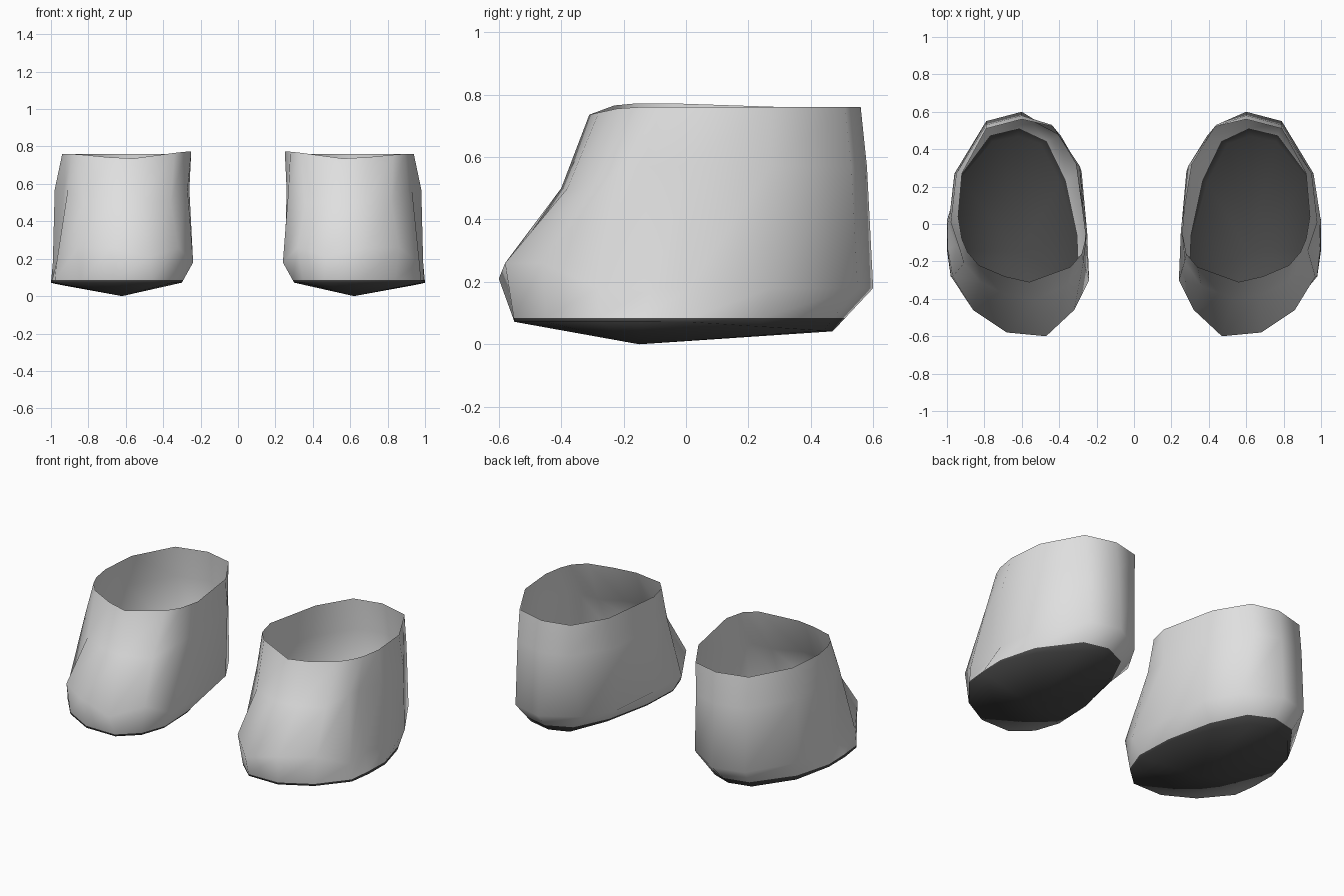
import bpy
import bmesh
from mathutils import Vector

cube = bpy.data.objects.get("Cube")
if cube:
    bpy.data.objects.remove(cube, do_unlink=True)


def make_material(name, grey):
    mat = bpy.data.materials.new(name)
    mat.use_nodes = True
    colour = (grey, grey, grey, 1.0)
    mat.diffuse_color = colour
    shader = mat.node_tree.nodes["Principled BSDF"]
    shader.inputs["Base Color"].default_value = colour
    shader.inputs["Roughness"].default_value = 0.8
    return mat


upper_grey = make_material("light_grey_upper", 0.74)
sole_grey = make_material("dark_grey_sole", 0.07)

# Plan outlines in hundredths: toe, outer side with its pinch, heel, inner side
RIM = [(56, -31), (69, -28), (83, -22), (89, -15), (92, -8), (94, 4), (92, 27),
       (79, 51), (60, 56), (43, 52), (31, 32), (25, -4), (28, -16), (34, -23)]
ANKLE = [(53, -40), (68, -38), (82, -31), (91, -21), (93, -14), (98, 1), (95, 27),
         (79, 53), (60, 58), (44, 53), (29, 31), (26, -5), (27, -20), (36, -33)]
WIDEST = [(47, -60), (68, -58), (86, -46), (97, -28), (95, -11), (99, 1), (96, 27),
          (79, 55), (60, 60), (39, 47), (28, 28), (25, -5), (24, -30), (32, -46)]
BASE = [(46, -55), (66, -55), (84, -45), (98, -28), (100, -14), (100, 2), (93, 24),
        (76, 44), (62, 47), (50, 43), (39, 22), (31, -6), (30, -30), (35, -45)]


def ring(outline, height):
    """Lift a plan outline to the height given by a function of x and y."""
    points = [(x / 100, y / 100) for x, y in outline]
    return [Vector((x, y, height(x, y))) for x, y in points]


def rim_height(x, y):
    dip = 0.22 * max(0, -y - 0.2)
    return 0.76 - dip + (0.012 if x < 0.36 and y < 0 else 0)


def ankle_height(x, y):
    return 0.57 if y > -0.22 else 0.5


def widest_height(x, y):
    if y < -0.59:
        return 0.21
    return 0.26 if y < -0.4 else 0.18


def base_height(x, y):
    return 0.072 - 0.065 * max(0, y)


SOLE_TOP = 0.085


def build_slipper(name, side):
    base = ring(BASE, base_height)
    widest = ring(WIDEST, widest_height)
    # Colour boundary, level all round
    edge = [b.lerp(w, (SOLE_TOP - b.z) / (w.z - b.z)) for b, w in zip(base, widest)]
    levels = [base, edge, widest, ring(ANKLE, ankle_height), ring(RIM, rim_height)]

    bm = bmesh.new()

    def add_vert(p):
        return bm.verts.new((p.x * side, p.y, p.z))

    def add_face(corners, material):
        face = bm.faces.new(corners if side > 0 else corners[::-1])
        face.material_index = material
        face.smooth = True

    rings = [[add_vert(p) for p in level] for level in levels]
    count = len(base)

    # Sole underside: a shallow fan meeting at the lowest point
    lowest = add_vert(Vector((0.62, -0.15, 0)))
    for i in range(count):
        add_face([rings[0][(i + 1) % count], rings[0][i], lowest], 1)

    # Walls, with the lowest band belonging to the sole
    for n, (low, high) in enumerate(zip(rings, rings[1:])):
        for i in range(count):
            j = (i + 1) % count
            add_face([low[i], low[j], high[j], high[i]], 1 if n == 0 else 0)

    mesh = bpy.data.meshes.new(name)
    bm.to_mesh(mesh)
    bm.free()
    mesh.materials.append(upper_grey)
    mesh.materials.append(sole_grey)
    obj = bpy.data.objects.new(name, mesh)
    bpy.context.collection.objects.link(obj)


# A mirrored pair
build_slipper("left_slipper", 1)
build_slipper("right_slipper", -1)
